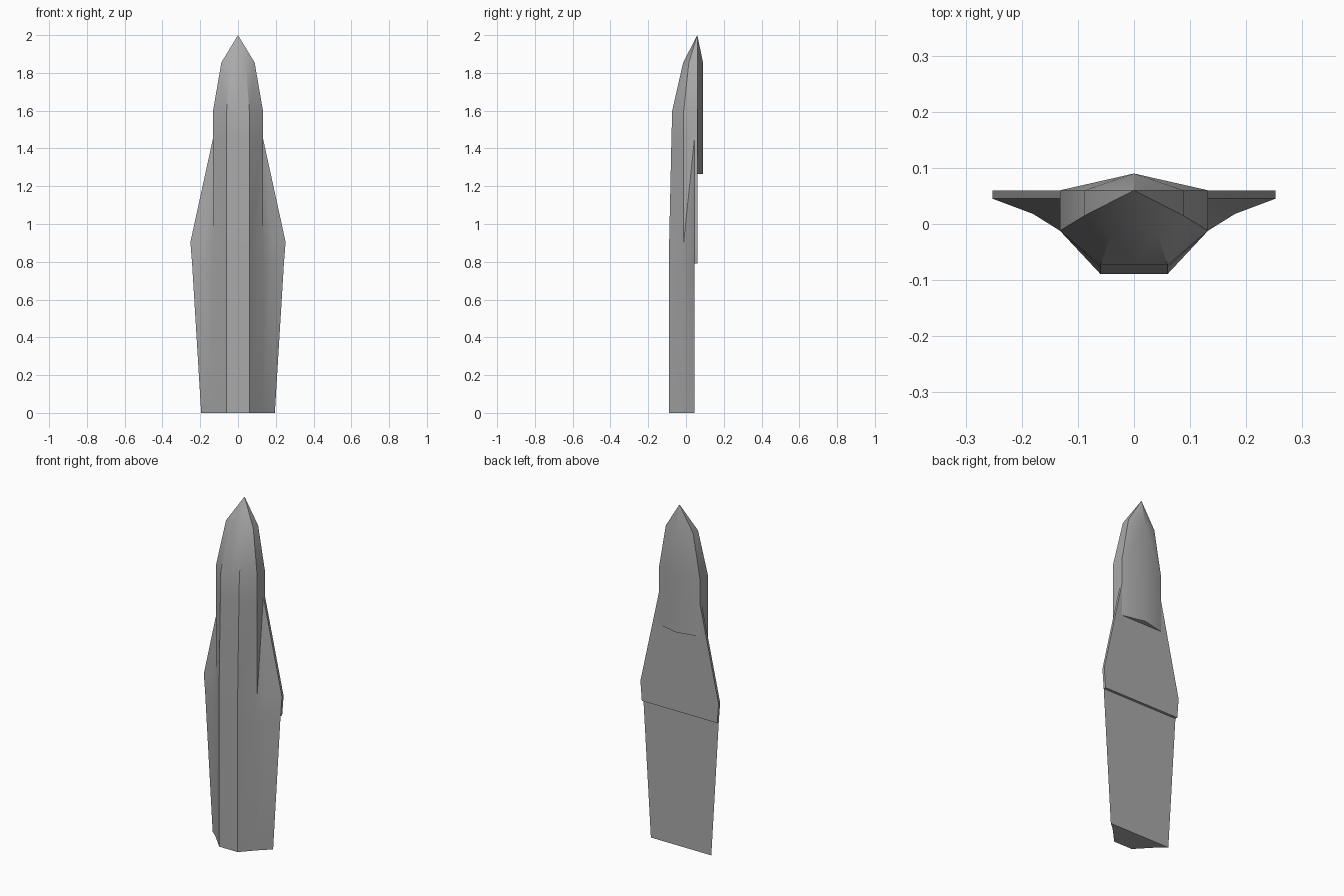
import bpy, bmesh, math

cube = bpy.data.objects.get("Cube")
if cube:
    bpy.data.objects.remove(cube, do_unlink=True)

grey = bpy.data.materials.new("hull grey")
grey.use_nodes = True
colour = (0.4, 0.4, 0.4, 1)
grey.diffuse_color = colour
grey.node_tree.nodes["Principled BSDF"].inputs["Base Color"].default_value = colour


def loft_half(name, sections):
    """Loft +x half sections (z, [(x, y), ...]) upwards, cap the base, mirror."""
    bm = bmesh.new()
    cache = {}

    def vert(x, y, z):
        key = (x, y, z)
        if key not in cache:
            cache[key] = bm.verts.new(key)
        return cache[key]

    def face(verts):
        verts = list(dict.fromkeys(verts))
        if len(verts) > 2:
            bm.faces.new(verts)

    rings = [[vert(x, y, z) for x, y in pts] for z, pts in sections]
    face(rings[0][::-1])
    for low, high in zip(rings, rings[1:]):
        for i in range(len(low) - 1):
            face((low[i], low[i + 1], high[i + 1]))
            face((low[i], high[i + 1], high[i]))
    mesh = bpy.data.meshes.new(name)
    bm.to_mesh(mesh)
    bm.free()
    mesh.materials.append(grey)
    obj = bpy.data.objects.new(name, mesh)
    bpy.context.collection.objects.link(obj)
    bpy.ops.object.select_all(action="DESELECT")
    obj.select_set(True)
    bpy.context.view_layer.objects.active = obj
    mirror = obj.modifiers.new("mirror", "MIRROR")
    mirror.use_clip = True
    bpy.ops.object.modifier_apply(modifier="mirror")
    bpy.ops.object.shade_smooth_by_angle(angle=math.radians(30))
    return obj


def hull_section(z, keel, chine, mid, wing, back):
    """Front centre, keel edge, chine, wing underside, wing edge, back, back centre."""
    return z, [(0, keel[1]), keel, chine, mid, wing, back, (0, back[1])]


# Hull with blended wings; the doubled height makes the step across the back
keel, chine, root = (0.06, -0.089), (0.132, -0.012), (0.132, 0.045)
tip = (0, 0.06)
loft_half("hull", [
    hull_section(0, keel, chine, (0.16, 0.015), (0.195, 0.045), (0.195, 0.045)),
    hull_section(0.79, keel, chine, (0.177, 0.018), (0.243, 0.045), (0.243, 0.045)),
    hull_section(0.79, keel, chine, (0.177, 0.018), (0.243, 0.045), (0.243, 0.06)),
    hull_section(0.905, keel, chine, (0.18, 0.018), (0.252, 0.045), (0.252, 0.06)),
    hull_section(1.455, (0.06, -0.077), chine, root, root, (0.132, 0.06)),
    hull_section(1.6, (0.06, -0.073), chine, root, root, (0.132, 0.06)),
    hull_section(1.855, (0.04, -0.015), (0.088, 0.015), (0.088, 0.045),
                 (0.088, 0.045), (0.088, 0.06)),
    hull_section(2, tip, tip, tip, tip, tip),
])

# Raised ridge behind the nose
loft_half("back_ridge", [
    (1.265, [(0, 0.05), (0.132, 0.06), (0, 0.09)]),
    (1.6, [(0, 0.05), (0.132, 0.06), (0, 0.09)]),
    (1.855, [(0, 0.05), (0.088, 0.06), (0, 0.09)]),
    (2, [tip, tip, tip]),
])
